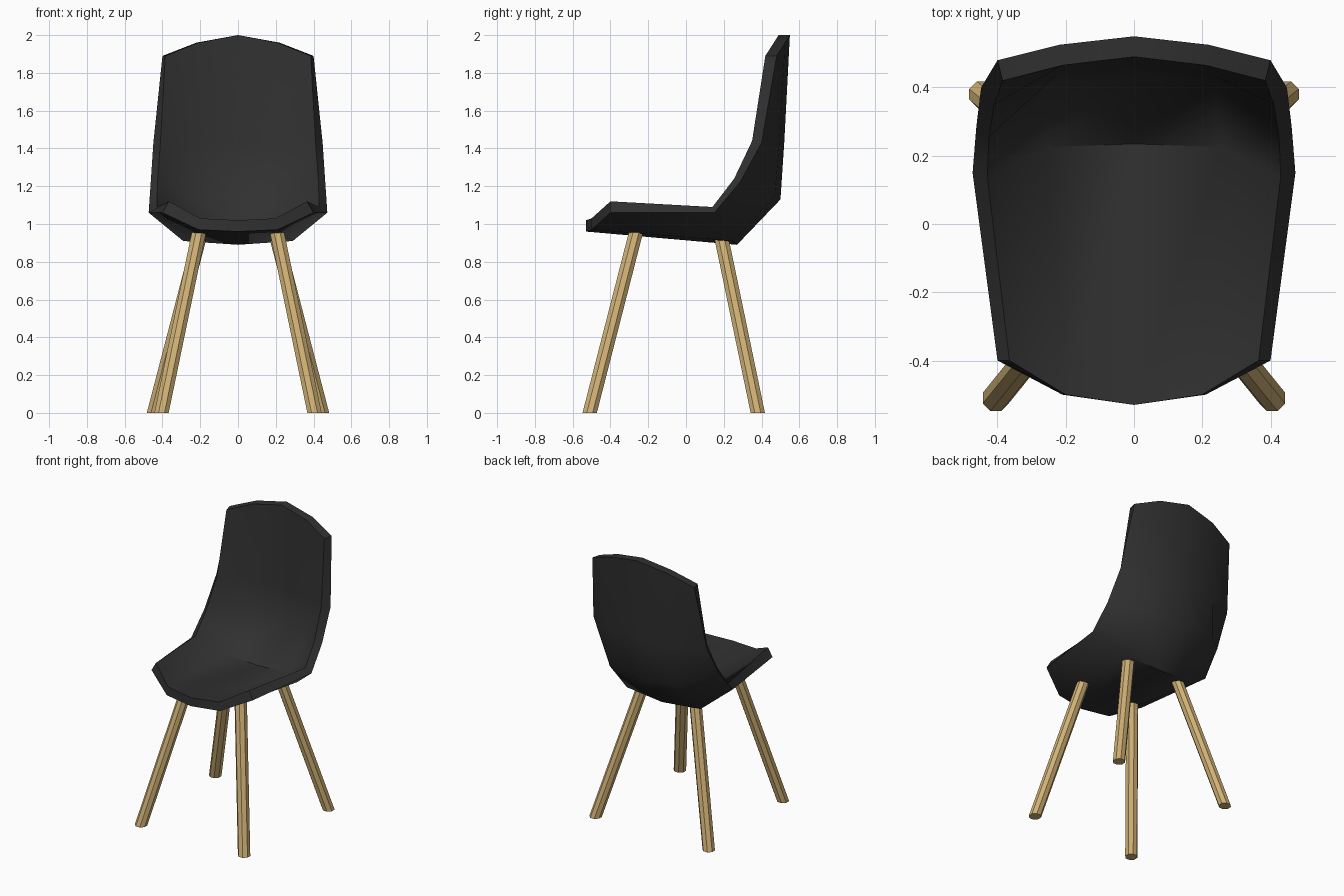
import bpy, bmesh
from math import cos, sin, pi, radians

if "Cube" in bpy.data.objects:
    bpy.data.objects.remove(bpy.data.objects["Cube"])


def material(name, color):
    m = bpy.data.materials.new(name)
    m.diffuse_color = (*color, 1)
    m.use_nodes = True
    m.node_tree.nodes["Principled BSDF"].inputs["Base Color"].default_value = m.diffuse_color
    return m


def make_object(name, bm, mat, angle):
    bmesh.ops.recalc_face_normals(bm, faces=bm.faces)
    me = bpy.data.meshes.new(name)
    bm.to_mesh(me)
    bm.free()
    ob = bpy.data.objects.new(name, me)
    bpy.context.collection.objects.link(ob)
    me.materials.append(mat)
    bpy.ops.object.select_all(action='DESELECT')
    ob.select_set(True)
    bpy.context.view_layer.objects.active = ob
    bpy.ops.object.shade_smooth_by_angle(angle=radians(angle))
    return ob


black = material("black_plastic", (0.03, 0.03, 0.03))
wood = material("light_wood", (0.63, 0.44, 0.18))

# Shell sections from front lip to top of back: centre, mid, edge
outer = [
    [(0, -.53, .96), (.21, -.50, .97), (.40, -.40, 1.06)],
    [(0, .27, .89), (.29, .25, .91), (.473, .15, 1.06)],
    [(0, .50, 1.13), (.27, .47, 1.15), (.462, .285, 1.22)],
    [(0, .52, 1.43), (.25, .495, 1.43), (.448, .40, 1.43)],
    [(0, .55, 2.0), (.22, .525, 1.96), (.40, .48, 1.89)],
]
inner = [
    [(0, -.53, 1.02), (.20, -.50, 1.03), (.365, -.40, 1.12)],
    [(0, .235, .955), (.26, .225, .97), (.43, .14, 1.09)],
    [(0, .44, 1.16), (.24, .415, 1.18), (.425, .255, 1.24)],
    [(0, .458, 1.43), (.23, .435, 1.43), (.41, .35, 1.44)],
    [(0, .49, 2.0), (.21, .465, 1.96), (.385, .42, 1.89)],
]

# Seat shell: mirrored sections skinned on both sides, rim bridged
bm = bmesh.new()


def skin(rows):
    grid = []
    for c, m, e in rows:
        pts = [(-e[0], *e[1:]), (-m[0], *m[1:]), c, m, e]
        grid.append([bm.verts.new(p) for p in pts])
    for a, b in zip(grid, grid[1:]):
        for i in range(4):
            bm.faces.new((a[i], a[i + 1], b[i + 1], b[i]))
    return (grid[0] + [r[-1] for r in grid[1:-1]] + grid[-1][::-1]
            + [r[0] for r in grid[-2:0:-1]])


lo, hi = skin(outer), skin(inner)
for i in range(len(lo)):
    j = (i + 1) % len(lo)
    bm.faces.new((lo[i], lo[j], hi[j], hi[i]))
make_object("seat_shell", bm, black, 50)


# Splayed octagonal legs, cut level at both ends
def leg(name, top, foot, r=.041, n=8):
    bm = bmesh.new()
    rings = []
    for c in (foot, top):
        rings.append([bm.verts.new((c[0] + r * cos(2 * pi * (k + .5) / n),
                                    c[1] + r * sin(2 * pi * (k + .5) / n), c[2]))
                      for k in range(n)])
    a, b = rings
    for k in range(n):
        bm.faces.new((a[k], a[(k + 1) % n], b[(k + 1) % n], b[k]))
    bm.faces.new(a)
    bm.faces.new(b)
    make_object(name, bm, wood, 20)


for side, s in (("left", -1), ("right", 1)):
    leg("front_leg_" + side, (s * .207, -.265, .955), (s * .405, -.51, 0))
    leg("back_leg_" + side, (s * .207, .19, .915), (s * .445, .38, 0))
